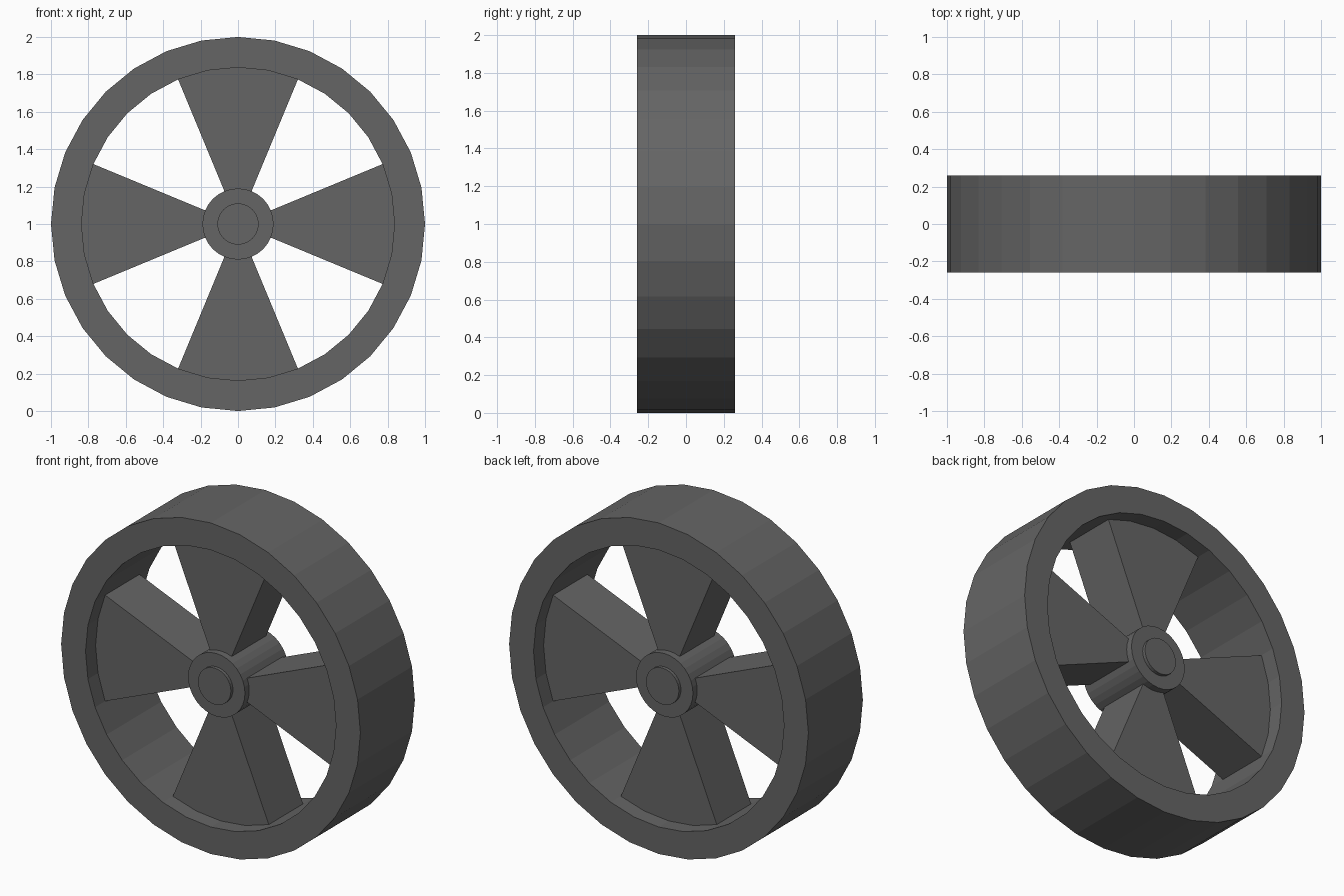
import bpy, bmesh, math
from mathutils import Vector

SIDES = 32
CENTRE_Z = 1.0
RIM_R, INNER_R, HUB_R, CAP_R = 1.0, 0.837, 0.19, 0.11
RIM_Y, SPOKE_Y, HUB_Y, CAP_Y = 0.26, 0.164, 0.205, 0.225

default = bpy.data.objects.get("Cube")
if default:
    bpy.data.objects.remove(default, do_unlink=True)

grey = bpy.data.materials.new("dark_grey")
grey.use_nodes = True
colour = (0.13, 0.13, 0.13, 1)
grey.diffuse_color = colour
grey.node_tree.nodes["Principled BSDF"].inputs["Base Color"].default_value = colour


def point(radius, angle, y):
    return Vector((radius * math.sin(angle), y, CENTRE_Z + radius * math.cos(angle)))


def finish(name, bm):
    bmesh.ops.recalc_face_normals(bm, faces=bm.faces)
    mesh = bpy.data.meshes.new(name)
    bm.to_mesh(mesh)
    bm.free()
    mesh.materials.append(grey)
    obj = bpy.data.objects.new(name, mesh)
    bpy.context.collection.objects.link(obj)
    return obj


def prism(name, outline, half_depth):
    """Extrude a (radius, angle) outline along the axle."""
    bm = bmesh.new()
    face = bm.faces.new([bm.verts.new(point(r, a, -half_depth)) for r, a in outline])
    result = bmesh.ops.extrude_face_region(bm, geom=[face], use_keep_orig=True)
    moved = [v for v in result["geom"] if isinstance(v, bmesh.types.BMVert)]
    bmesh.ops.translate(bm, verts=moved, vec=(0, 2 * half_depth, 0))
    return finish(name, bm)


step = math.tau / SIDES

# Rim: a rectangular section swept round the axle
bm = bmesh.new()
section = [(RIM_R, -RIM_Y), (RIM_R, RIM_Y), (INNER_R, RIM_Y), (INNER_R, -RIM_Y)]
rings = [[bm.verts.new(point(r, i * step, y)) for r, y in section] for i in range(SIDES)]
for i, ring in enumerate(rings):
    after = rings[(i + 1) % SIDES]
    for j in range(4):
        k = (j + 1) % 4
        bm.faces.new((ring[j], ring[k], after[k], after[j]))
finish("rim", bm)

# Hub and the slightly raised axle cap on both ends
for name, radius, depth in (("hub", HUB_R, HUB_Y), ("axle_cap", CAP_R, CAP_Y)):
    prism(name, [(radius, i * step) for i in range(SIDES)], depth)

# Four wedge spokes whose ends follow the rim facets
for n, name in enumerate(("top", "left", "bottom", "right")):
    middle = n * math.pi / 2
    arc = [(INNER_R, middle + i * step) for i in range(-2, 3)]
    root = [(CAP_R, middle + 2 * step), (CAP_R, middle - 2 * step)]
    prism(name + "_spoke", arc + root, SPOKE_Y)
